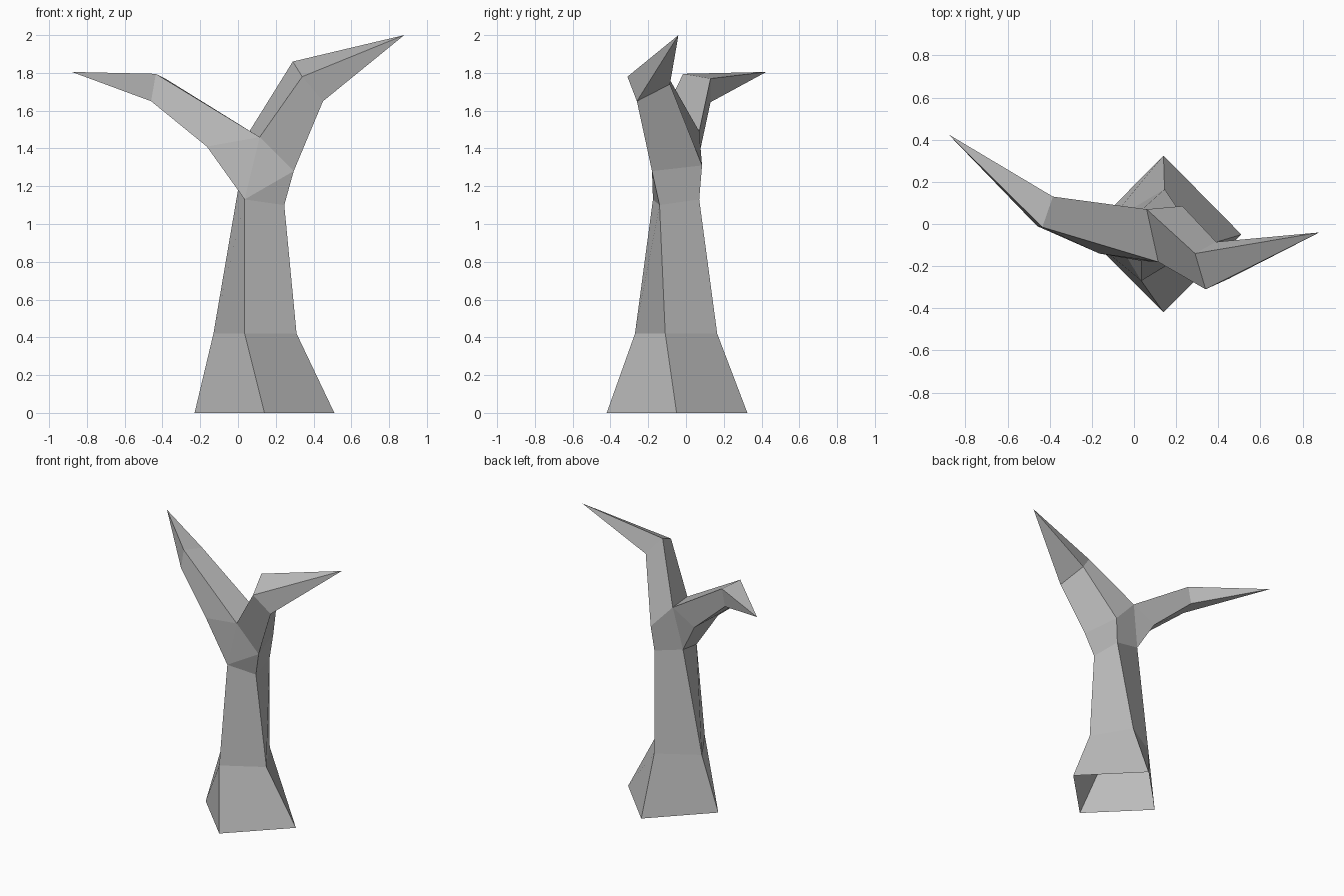
import bpy
import bmesh

cube = bpy.data.objects.get("Cube")
if cube:
    bpy.data.objects.remove(cube, do_unlink=True)

grey = bpy.data.materials.new("grey_bark")
grey.use_nodes = True
colour = (0.5, 0.5, 0.5, 1)
grey.diffuse_color = colour
grey.node_tree.nodes["Principled BSDF"].inputs["Base Color"].default_value = colour


def make_part(name, polygons):
    """Flat shaded object from polygons given as lists of points."""
    bm = bmesh.new()
    for points in polygons:
        bm.faces.new([bm.verts.new(p) for p in points])
    bmesh.ops.remove_doubles(bm, verts=bm.verts, dist=0.0005)
    mesh = bpy.data.meshes.new(name)
    bm.to_mesh(mesh)
    bm.free()
    mesh.materials.append(grey)
    obj = bpy.data.objects.new(name, mesh)
    bpy.context.scene.collection.objects.link(obj)


def loft(rings, tip=None):
    """Walls joining four-sided rings, closed by an optional pointed tip."""
    walls = []
    for low, high in zip(rings, rings[1:]):
        for i in range(4):
            j = (i + 1) % 4
            walls.append([low[i], low[j], high[j], high[i]])
    if tip:
        last = rings[-1]
        walls += [[last[i], last[(i + 1) % 4], tip] for i in range(4)]
    return walls


# Twisting square sections of the trunk: front, right, back, left corners
foot = [(.14, -.42, 0), (.51, -.05, 0), (.14, .325, 0), (-.23, -.05, 0)]
waist = [(.035, -.27, .42), (.31, -.11, .42), (.145, .165, .42), (-.13, 0, .42)]
neck = [(.035, -.175, 1.13), (.245, -.14, 1.1), (.21, .07, 1.13), (0, .035, 1.18)]
make_part("trunk", loft([foot, waist, neck]))

# Fork: the two branches share the crotch edge
crotch_front, crotch_back = (.115, -.18, 1.46), (.06, .07, 1.49)
tall_front, tall_back = (.295, -.18, 1.28), (.23, .085, 1.31)
low_front, low_back = (-.165, -.14, 1.41), (-.12, .075, 1.39)
front, right, back, left = neck
make_part("fork", [
    [front, right, tall_front],
    [front, tall_front, crotch_front],
    [front, crotch_front, low_front],
    [right, back, tall_back, tall_front],
    [back, left, crotch_back, tall_back],
    [left, low_back, crotch_back],
    [left, front, low_front, low_back],
])

# Tall branch on the +x side
tall_base = [crotch_front, tall_front, tall_back, crotch_back]
tall_bend = [(.34, -.31, 1.78), (.45, -.26, 1.65), (.39, -.085, 1.74), (.29, -.14, 1.86)]
make_part("tall_branch", loft([tall_base, tall_bend], tip=(.88, -.04, 2)))

# Low branch on the -x side
low_base = [low_front, crotch_front, crotch_back, low_back]
low_bend = [(-.46, -.01, 1.65), (-.435, -.015, 1.795), (-.385, .13, 1.77), (-.41, .13, 1.645)]
make_part("low_branch", loft([low_base, low_bend], tip=(-.88, .425, 1.805)))
